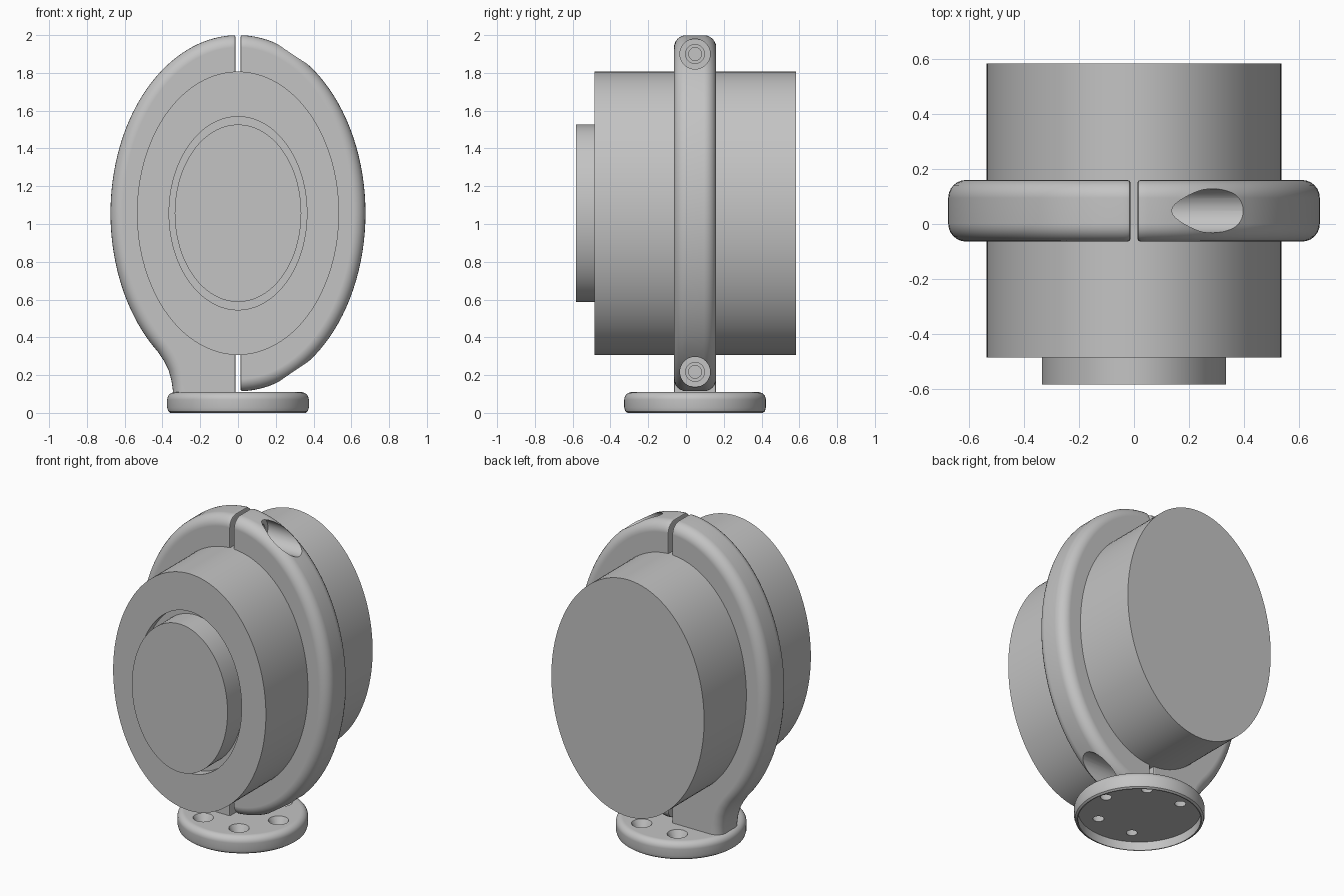
import bpy, bmesh
from math import sin, cos, asin, pi, radians
from mathutils import Matrix

cube = bpy.data.objects.get("Cube")
if cube:
    bpy.data.objects.remove(cube, do_unlink=True)

grey = bpy.data.materials.new("satin_grey")
grey.use_nodes = True
COLOUR = (0.55, 0.55, 0.55, 1)
grey.diffuse_color = COLOUR
for node in grey.node_tree.nodes:
    if node.type == 'BSDF_PRINCIPLED':
        node.inputs["Base Color"].default_value = COLOUR

MID_Y = 0.048      # centre plane of clamp and foot
MID_Z = 1.057      # height of the drum axis
GAP = 0.012        # half of the slit between the clamp halves


def make_object(name, bm):
    bmesh.ops.recalc_face_normals(bm, faces=bm.faces)
    mesh = bpy.data.meshes.new(name)
    bm.to_mesh(mesh)
    bm.free()
    mesh.materials.append(grey)
    obj = bpy.data.objects.new(name, mesh)
    bpy.context.collection.objects.link(obj)
    return obj


def activate(obj):
    bpy.ops.object.select_all(action='DESELECT')
    obj.select_set(True)
    bpy.context.view_layer.objects.active = obj


def lathe(name, profile, matrix, steps=96):
    bm = bmesh.new()
    verts = [bm.verts.new((r, 0, z)) for r, z in profile]
    edges = [bm.edges.new(pair) for pair in zip(verts, verts[1:])]
    bmesh.ops.spin(bm, geom=verts + edges, cent=(0, 0, 0), axis=(0, 0, 1),
                   angle=2 * pi, steps=steps)
    bmesh.ops.remove_doubles(bm, verts=bm.verts, dist=0.0001)
    bm.transform(matrix)
    return make_object(name, bm)


def cone(name, r_low, r_high, low, high, matrix):
    return lathe(name, [(0, low), (r_low, low), (r_high, high), (0, high)], matrix, 40)


def cut(obj, cutters):
    activate(obj)
    for cutter in cutters:
        cutter.hide_render = True
        mod = obj.modifiers.new("cut", 'BOOLEAN')
        mod.operation = 'DIFFERENCE'
        mod.solver = 'EXACT'
        mod.object = cutter
        bpy.ops.object.modifier_apply(modifier=mod.name)
        bpy.data.objects.remove(cutter, do_unlink=True)


def finish(obj):
    activate(obj)
    bpy.ops.object.shade_smooth_by_angle(angle=radians(30))
    mod = obj.modifiers.new("even_shading", 'WEIGHTED_NORMAL')
    mod.keep_sharp = True


def half_ellipse(side, a, b, end, count=56):
    # from the top slit round one side, stopping at half-width `end` below
    start, stop = asin(GAP / a), pi - asin(end / a)
    angles = [start + (stop - start) * i / count for i in range(count + 1)]
    return [(side * a * sin(t), MID_Z + b * cos(t)) for t in angles]


def clamp_half(name, outer, inner):
    bm = bmesh.new()
    outline = outer + inner
    rings = [[bm.verts.new((x, MID_Y + y, z)) for x, z in outline]
             for y in (-0.112, 0.112)]
    front, back = rings
    bm.faces.new(front)
    bm.faces.new(back[::-1])
    for i in range(len(outline)):
        j = (i + 1) % len(outline)
        bm.faces.new((front[j], front[i], back[i], back[j]))
    bmesh.ops.recalc_face_normals(bm, faces=bm.faces)
    # big round on the outer rim
    rim = [bm.edges.get((ring[i], ring[i + 1]))
           for ring in rings for i in range(len(outer) - 1)]
    bmesh.ops.bevel(bm, geom=rim, offset=0.065, segments=6, profile=0.5,
                    affect='EDGES', clamp_overlap=False)
    # small round along the slit
    slit = [e for e in bm.edges
            if all(abs(abs(v.co.x) - GAP) < 1e-4 for v in e.verts)
            and not all(0.3 < v.co.z < 1.82 for v in e.verts)
            and not all(v.co.z < 0.1 for v in e.verts)]
    bmesh.ops.bevel(bm, geom=slit, offset=0.012, segments=2, profile=0.5,
                    affect='EDGES', clamp_overlap=True)
    return make_object(name, bm)


# Oval drum with a grooved front boss
to_y = Matrix.Rotation(-pi / 2, 4, 'X')
oval = Matrix.Translation((0, 0, MID_Z)) @ Matrix.Diagonal((0.535, 1, 0.75, 1))
drum = lathe("drum", [(0, -0.583), (0.626, -0.583), (0.626, -0.43), (0.682, -0.43),
                      (0.682, -0.485), (1, -0.485), (1, 0.583), (0, 0.583)],
             oval @ to_y, 128)
finish(drum)

# Clamp halves: the right-hand one in view carries the foot post
inner = (0.531, 0.746, GAP)
post = [(-0.392, 0.275), (-0.367, 0.225), (-0.352, 0.17), (-0.345, 0.12), (-0.345, 0.085)]
right_clamp = clamp_half("right_clamp_with_post",
                         half_ellipse(-1, 0.675, 0.943, 0.425) + post,
                         [(-GAP, 0.085)] + half_ellipse(-1, *inner)[::-1])
left_clamp = clamp_half("left_clamp", half_ellipse(1, 0.675, 0.943, GAP),
                        half_ellipse(1, *inner)[::-1])

# Bolt holes across the slit, counterbored on the left half
to_x = Matrix.Rotation(pi / 2, 4, 'Y')
for z in (1.9, 0.217):
    place = Matrix.Translation((0, MID_Y, z)) @ to_x
    cut(left_clamp, [cone("counterbore", 0.08, 0.08, 0.12, 0.8, place),
                     cone("bolt_hole", 0.05, 0.05, -0.1, 0.2, place)])
    cut(right_clamp, [cone("thread_hole", 0.034, 0.034, -0.22, 0.1, place)])
finish(left_clamp)
finish(right_clamp)

# Round foot, hollow underneath, with rounded rim
fillet = [(0.335 + 0.04 * cos(a), 0.07 + 0.04 * sin(a))
          for a in [pi / 2 * i / 6 for i in range(7)]]
foot = lathe("foot", [(0, 0.055), (0.352, 0.055), (0.352, 0), (0.358, 0), (0.369, 0.008),
                      (0.375, 0.028)] + fillet + [(0, 0.11)],
             Matrix.Translation((0, MID_Y, 0)))

# Five countersunk screw holes, none beneath the post
screws = []
for k in (-2, -1, 0, 1, 2):
    a = k * pi / 3
    spot = Matrix.Translation((0.25 * cos(a), MID_Y + 0.25 * sin(a), 0))
    screws.append(cone("screw_hole", 0.026, 0.064, 0.045, 0.12, spot))
cut(foot, screws)
finish(foot)
bpy.ops.object.select_all(action='DESELECT')
